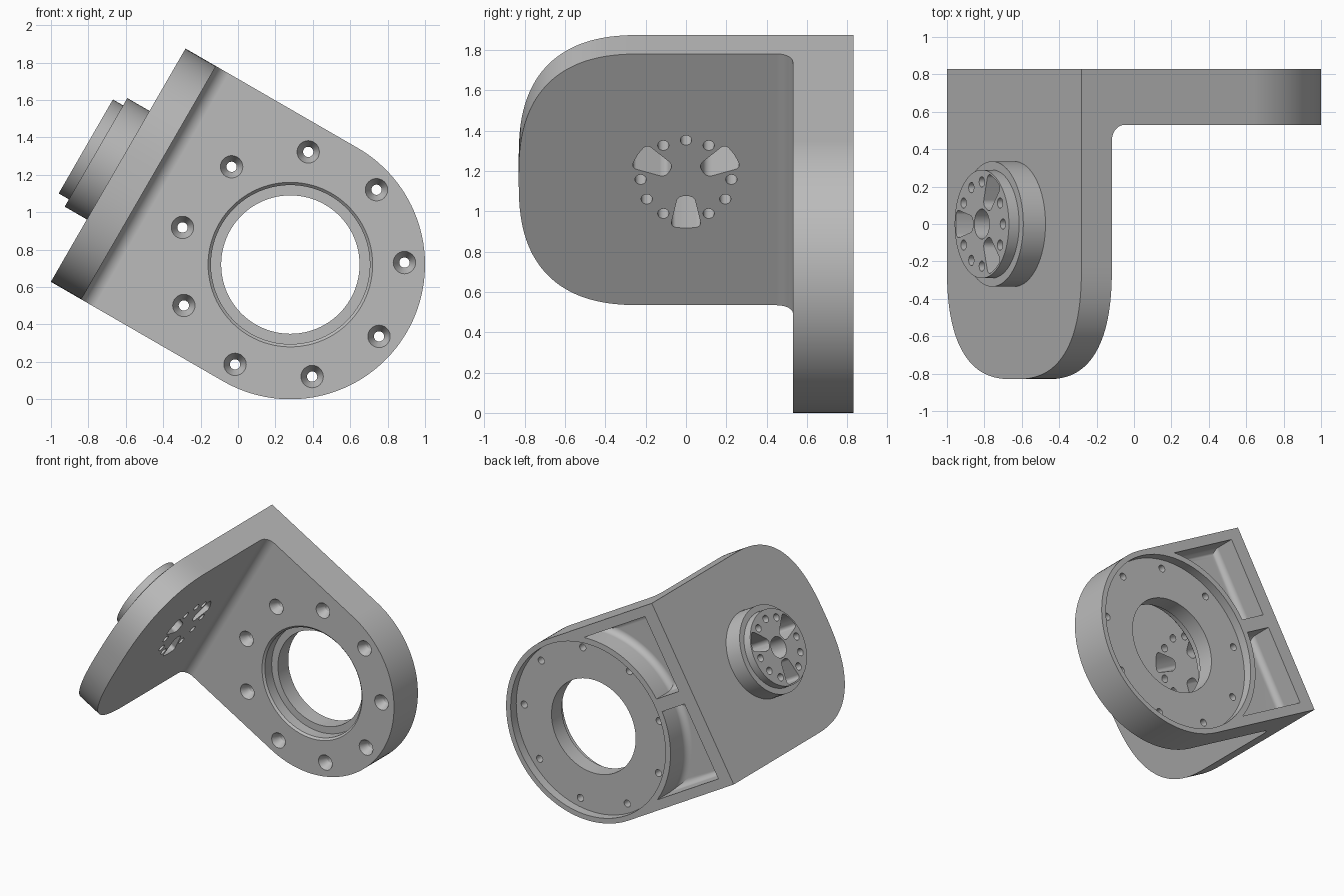
import bpy, bmesh
from math import sin, cos, pi, radians, sqrt
from mathutils import Matrix, Vector

old = bpy.data.objects.get("Cube")
if old:
    bpy.data.objects.remove(old, do_unlink=True)

grey = bpy.data.materials.new("plain_grey")
grey.use_nodes = True
grey.diffuse_color = (0.5, 0.5, 0.5, 1)
grey.node_tree.nodes["Principled BSDF"].inputs["Base Color"].default_value = (0.5, 0.5, 0.5, 1)

# Local frame: x runs from flange to ring centre, z across the plate width
HALF = 0.72                    # half width and end radius
OUTER, INNER = -1.063, -0.875  # flange faces
FRONT, BACK = 0.53, 0.83       # ring plate faces


def place(axis, p, q, t):
    return Vector((t, p, q) if axis == "x" else (p, t, q) if axis == "y" else (p, q, t))


def prism(bm, pts, axis, a, b):
    """Extrude a closed outline along an axis; returns its faces."""
    rings = [[bm.verts.new(place(axis, p, q, t)) for p, q in pts] for t in (a, b)]
    faces = [bm.faces.new(r) for r in rings]
    n = len(pts)
    for i in range(n):
        j = (i + 1) % n
        faces.append(bm.faces.new((rings[0][i], rings[0][j], rings[1][j], rings[1][i])))
    bmesh.ops.recalc_face_normals(bm, faces=faces)
    return faces


def lathe(bm, profile, axis, p=0, q=0, n=32):
    """Turn (radius, position) points around an axis, capped at both ends."""
    rings = [[bm.verts.new(place(axis, p + r * cos(2 * pi * i / n), q + r * sin(2 * pi * i / n), t))
              for i in range(n)] for r, t in profile]
    faces = [bm.faces.new(rings[0]), bm.faces.new(rings[-1])]
    for lo, hi in zip(rings, rings[1:]):
        for i in range(n):
            j = (i + 1) % n
            faces.append(bm.faces.new((lo[i], lo[j], hi[j], hi[i])))
    bmesh.ops.recalc_face_normals(bm, faces=faces)


def make(name, bm):
    mesh = bpy.data.meshes.new(name)
    bm.to_mesh(mesh)
    bm.free()
    mesh.materials.append(grey)
    ob = bpy.data.objects.new(name, mesh)
    bpy.context.collection.objects.link(ob)
    return ob


def combine(body, bm, operation):
    """Apply one boolean to the body and discard the tool."""
    tool = make("tool", bm)
    mod = body.modifiers.new("combine", "BOOLEAN")
    mod.operation, mod.solver, mod.object = operation, "EXACT", tool
    bpy.context.view_layer.update()
    result = bpy.data.meshes.new_from_object(body.evaluated_get(bpy.context.evaluated_depsgraph_get()))
    body.modifiers.clear()
    body.data = result
    bpy.data.objects.remove(tool, do_unlink=True)


# L-shaped section with a filleted inner corner
R = 0.08
fillet = [(INNER + R - R * cos(a), FRONT - R + R * sin(a)) for a in (pi / 2 * i / 10 for i in range(11))]
section = [(OUTER, -BACK), (INNER, -BACK)] + fillet + [(0.9, FRONT), (0.9, BACK), (OUTER, BACK)]
bm = bmesh.new()
prism(bm, section, "z", -0.8, 0.8)
bracket = make("angle_bracket", bm)

# Softly rounded free end of the flange
bm = bmesh.new()
end = []
for i in range(65):
    a = pi * i / 64
    c, s = cos(a), sin(a)
    end.append((-0.2 - 0.63 * abs(s) ** (2 / 2.6), HALF * (1 if c > 0 else -1) * abs(c) ** (2 / 2.6)))
prism(bm, [(1, HALF)] + end + [(1, -HALF)], "x", -2, 2)
combine(bracket, bm, "INTERSECT")

# Half-round end of the ring plate
bm = bmesh.new()
arc = [(HALF * sin(pi * i / 64), -HALF * cos(pi * i / 64)) for i in range(65)]
prism(bm, [(-2, -HALF)] + arc + [(-2, HALF)], "y", -2, 2)
combine(bracket, bm, "INTERSECT")

# Stepped boss on the outside of the flange
bm = bmesh.new()
lathe(bm, [(0.335, -1.0), (0.335, -1.2), (0.29, -1.2), (0.29, -1.263)], "x", n=64)
combine(bracket, bm, "UNION")

# Main bore: chamfered front seat, through hole and wide rear recess
bm = bmesh.new()
lathe(bm, [(0.47, 0.5), (0.425, 0.545), (0.425, 0.63), (0.37, 0.63), (0.37, 0.76),
           (0.68, 0.76), (0.68, 0.9)], "y", n=96)
combine(bracket, bm, "DIFFERENCE")

# Nine countersunk screw holes around the bore
bm = bmesh.new()
for k in range(9):
    a = radians(31 + 40 * k)
    lathe(bm, [(0.075, 0.5), (0.0275, 0.595), (0.0275, 0.8)], "y", 0.61 * cos(a), 0.61 * sin(a), 24)
combine(bracket, bm, "DIFFERENCE")

# Two lightening pockets behind the plate, with rounded floors and a rib between
bm = bmesh.new()
for side in (1, -1):
    heights = [0.05 + 0.595 * i / 20 for i in range(21)]
    curve = [(-sqrt(0.725 ** 2 - h * h), side * h) for h in heights]
    faces = prism(bm, [(-0.95, side * 0.645), (-0.95, side * 0.05)] + curve, "y", 0.63, 0.9)
    bmesh.ops.bevel(bm, geom=list(faces[0].edges), offset=0.05, segments=5, profile=0.5,
                    affect="EDGES", clamp_overlap=False)
combine(bracket, bm, "DIFFERENCE")

# Flange openings: blind shaft hole, three wedge slots, nine small holes
bm = bmesh.new()
lathe(bm, [(0.08, -1.02), (0.08, -1.4)], "x")
for k in range(12):
    a = radians(30 * k)
    if k in (1, 5, 9):
        wedge = [(0.095, -0.04), (0.27, -0.078), (0.28, 0), (0.27, 0.078), (0.095, 0.04)]
        turned = [(r * cos(a) - w * sin(a), r * sin(a) + w * cos(a)) for r, w in wedge]
        faces = prism(bm, turned, "x", -1.4, -0.7)
        rims = set(faces[0].edges) | set(faces[1].edges)
        sides = {e for f in faces for e in f.edges} - rims
        bmesh.ops.bevel(bm, geom=list(sides), offset=0.028, segments=5, profile=0.5, affect="EDGES")
    else:
        lathe(bm, [(0.028, -1.4), (0.028, -0.7)], "x", 0.225 * cos(a), 0.225 * sin(a), 20)
combine(bracket, bm, "DIFFERENCE")

# Tilt the bracket and set it on the ground
bracket.data.transform(Matrix.Translation((0.28, 0, 0.72)) @ Matrix.Rotation(radians(30), 4, "Y"))
bpy.ops.object.select_all(action="DESELECT")
bracket.select_set(True)
bpy.context.view_layer.objects.active = bracket
bpy.ops.object.shade_smooth_by_angle(angle=radians(25))
normals = bracket.modifiers.new("weighted_normals", "WEIGHTED_NORMAL")
normals.keep_sharp = True
